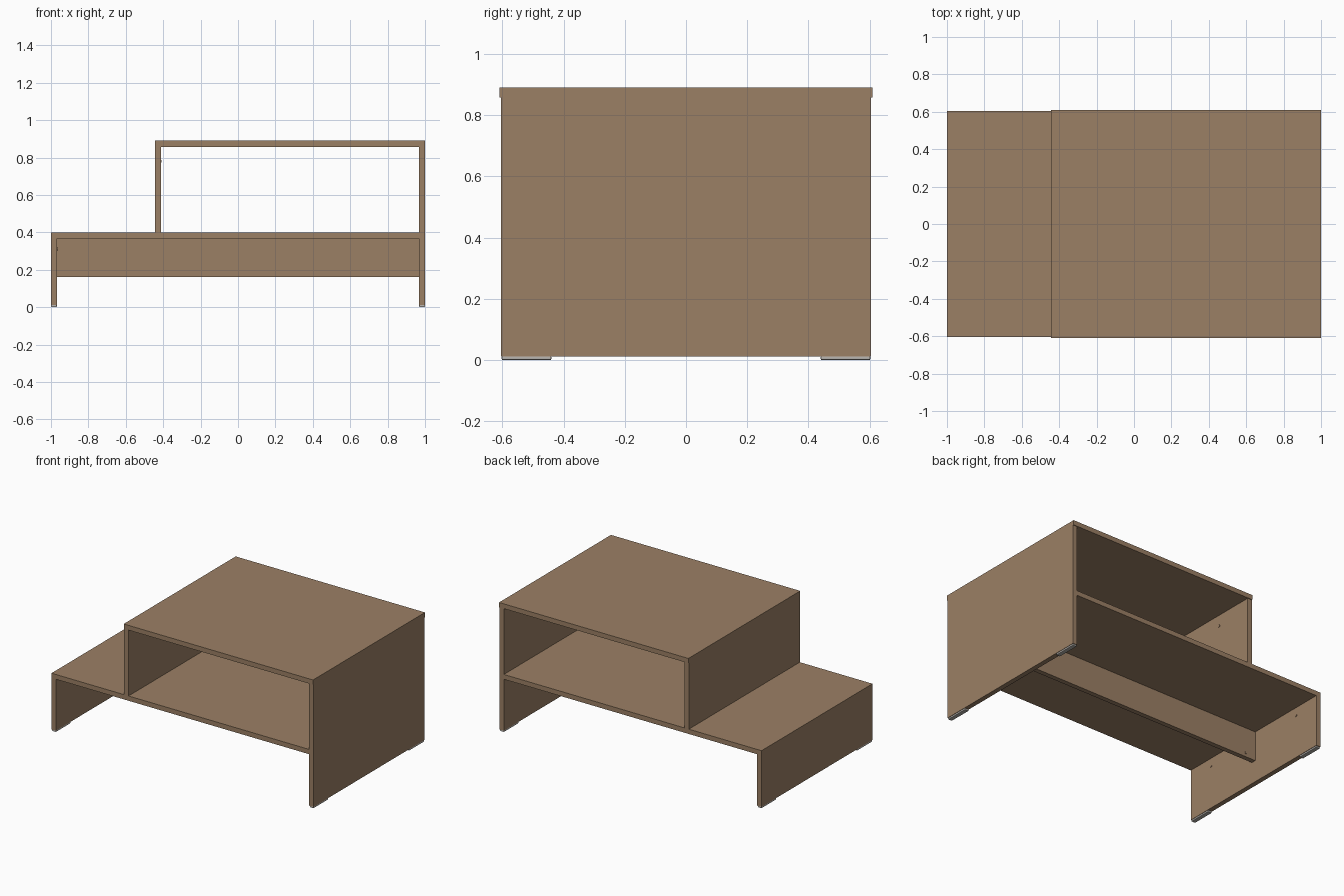
import bpy
from math import pi

cube = bpy.data.objects.get("Cube")
if cube:
    bpy.data.objects.remove(cube, do_unlink=True)


def make_material(name, rgb, rough):
    mat = bpy.data.materials.new(name)
    mat.use_nodes = True
    mat.diffuse_color = (*rgb, 1)
    bsdf = mat.node_tree.nodes["Principled BSDF"]
    bsdf.inputs["Base Color"].default_value = (*rgb, 1)
    bsdf.inputs["Roughness"].default_value = rough
    return mat


wood = make_material("brown wood", (0.33, 0.215, 0.13), 0.6)
glide_grey = make_material("glide grey", (0.45, 0.43, 0.4), 0.5)


def board(name, x, y, z, mat=wood, bevel=0.0):
    """Box from its x, y and z ranges."""
    bpy.ops.mesh.primitive_cube_add(size=1, location=[sum(r) / 2 for r in (x, y, z)])
    ob = bpy.context.object
    ob.name = name
    ob.scale = [r[1] - r[0] for r in (x, y, z)]
    bpy.ops.object.transform_apply(location=False, rotation=False, scale=True)
    ob.data.materials.append(mat)
    if bevel:
        mod = ob.modifiers.new("edge", "BEVEL")
        mod.width = bevel
        mod.segments = 2
    return ob


def screw(name, location, rotation=(0, 0, 0)):
    """Small fixing head lying against a board."""
    bpy.ops.mesh.primitive_cylinder_add(vertices=12, radius=0.008, depth=0.008,
                                        location=location, rotation=rotation)
    ob = bpy.context.object
    ob.name = name
    ob.data.materials.append(wood)


T = 0.033      # board thickness
D = 0.605      # half depth
SHELF = 0.40   # top of lower shelf
TOP = 0.89     # top of upper shelf
FLOOR = 0.012  # underside of end panels

# Main boards
board("lower_shelf", (-1, 1 - T), (-D, D), (SHELF - T, SHELF))
board("upper_shelf", (-0.445, 1), (-0.61, 0.61), (TOP - T, TOP))
board("short_end_panel", (-1, -1 + T), (-D, D), (FLOOR, SHELF - T))
board("tall_end_panel", (1 - T, 1), (-D, D), (FLOOR, TOP - T))
board("upper_divider", (-0.445, -0.445 + T), (-D, D), (SHELF, TOP - T))
board("centre_stretcher", (-1 + T, 1 - T), (-T / 2, T / 2), (0.162, SHELF - T))

# Glides and fixings, repeated front and back
for side, label in ((-1, "front"), (1, "back")):
    y = sorted((side * 0.44, side * 0.602))
    for x, end in ((-1 + T / 2, "short"), (1 - T / 2, "tall")):
        board(f"{label}_{end}_glide", (x - 0.015, x + 0.015), y,
              (0, FLOOR + 0.001), glide_grey, 0.004)
    screw(f"{label}_panel_screw", (-1 + T, side * 0.41, 0.31), (0, pi / 2, 0))
    screw(f"{label}_divider_screw", (-0.445 + T, side * 0.33, 0.78), (0, pi / 2, 0))
    for x, end in ((-0.89, "short"), (0.89, "tall")):
        screw(f"{label}_{end}_stretcher_screw", (x, side * T / 2, 0.19), (pi / 2, 0, 0))
